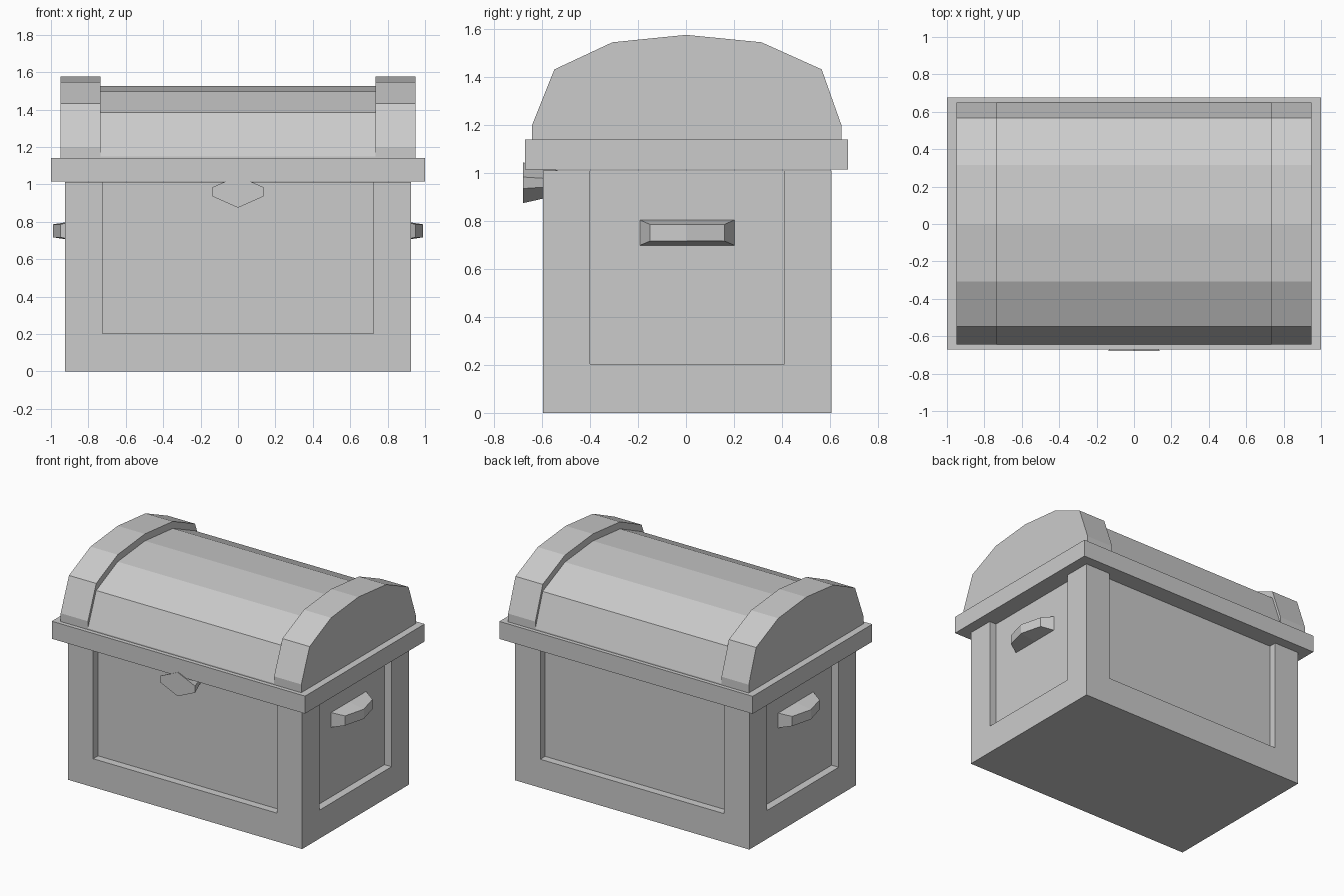
import bpy, bmesh
from mathutils import Vector

if "Cube" in bpy.data.objects:
    bpy.data.objects.remove(bpy.data.objects["Cube"])


def mesh_object(name, verts, faces):
    bm = bmesh.new()
    vs = [bm.verts.new(v) for v in verts]
    for f in faces:
        bm.faces.new([vs[i] for i in f])
    bmesh.ops.recalc_face_normals(bm, faces=bm.faces[:])
    me = bpy.data.meshes.new(name)
    bm.to_mesh(me)
    bm.free()
    ob = bpy.data.objects.new(name, me)
    bpy.context.collection.objects.link(ob)
    return ob


def loft(name, a, b):
    """Closed solid between two matching outlines."""
    n = len(a)
    sides = [(i, (i + 1) % n, n + (i + 1) % n, n + i) for i in range(n)]
    return mesh_object(name, a + b, sides + [tuple(range(n)), tuple(range(n, 2 * n))])


def box(name, lo, hi):
    def ring(z):
        return [(lo[0], lo[1], z), (hi[0], lo[1], z), (hi[0], hi[1], z), (lo[0], hi[1], z)]
    return loft(name, ring(lo[2]), ring(hi[2]))


# Body with a recessed panel on each side, open up to the rim
CY = 0.005
body = box("chest_body", (-0.925, CY - 0.602, 0), (0.925, CY + 0.602, 1.012))
cutters = []
for s in (-1, 1):
    y0, y1 = sorted((CY + s * 0.547, CY + s * 0.75))
    cutters.append(box("panel_cutter", (-0.725, y0, 0.203), (0.725, y1, 1.2)))
    x0, x1 = sorted((s * 0.87, s * 1.1))
    cutters.append(box("panel_cutter", (x0, CY - 0.405, 0.203), (x1, CY + 0.405, 1.2)))
for c in cutters:
    c.hide_render = True
    c.hide_viewport = False
    c.display_type = 'WIRE'
    m = body.modifiers.new("panel", 'BOOLEAN')
    m.operation = 'DIFFERENCE'
    m.solver = 'EXACT'
    m.object = c
# apply the cuts and discard the cutters
deps = bpy.context.evaluated_depsgraph_get()
cut_mesh = bpy.data.meshes.new_from_object(body.evaluated_get(deps))
body.modifiers.clear()
body.data = cut_mesh
for c in cutters:
    bpy.data.objects.remove(c)

# Rim of the lid
box("lid_rim", (-1, -0.672, 1.015), (1, 0.676, 1.14))

# Domed lid: the middle has the same arc, dropped slightly below the end bands
arc = [(-0.643, 1.199), (-0.549, 1.433), (-0.307, 1.546), (0, 1.577),
       (0.315, 1.546), (0.566, 1.433), (0.649, 1.199)]


def lid_part(name, x0, x1, drop):
    prof = [(-0.643, 1.13)] + [(y, z - drop) for y, z in arc] + [(0.649, 1.13)]
    loft(name, [(x0, y, z) for y, z in prof], [(x1, y, z) for y, z in prof])


lid_part("lid_middle", -0.735, 0.735, 0.05)
lid_part("lid_band_left", -0.95, -0.735, 0)
lid_part("lid_band_right", 0.735, 0.95, 0)

# Side handles: tapered block with a pointed outer face
for s, side in ((-1, "left"), (1, "right")):
    plan_in = [(0.865, -0.2), (0.865, 0), (0.865, 0.2)]
    plan_out = [(0.95, -0.155), (0.99, 0), (0.95, 0.155)]
    verts = []
    for plan, lo, hi in ((plan_in, 0.698, 0.806), (plan_out, 0.717, 0.786)):
        verts += [(s * x, y + CY, lo) for x, y in plan]
        verts += [(s * x, y + CY, hi) for x, y in plan]
    faces = [(0, 1, 4, 3), (1, 2, 5, 4), (6, 7, 10, 9), (7, 8, 11, 10),
             (0, 1, 7, 6), (1, 2, 8, 7), (3, 4, 10, 9), (4, 5, 11, 10),
             (0, 3, 9, 6), (2, 5, 11, 8)]
    mesh_object("handle_" + side, verts, faces)

# Lock plate: hexagon narrowing towards the body
hexagon = [(0, 0.085), (0.137, 0.024), (0.137, -0.024),
           (0, -0.085), (-0.137, -0.024), (-0.137, 0.024)]


def hex_ring(y, k):
    return [(x * k, y, 0.96 + z * k) for x, z in hexagon]


loft("lock", hex_ring(-0.68, 1), hex_ring(-0.53, 0.6))
